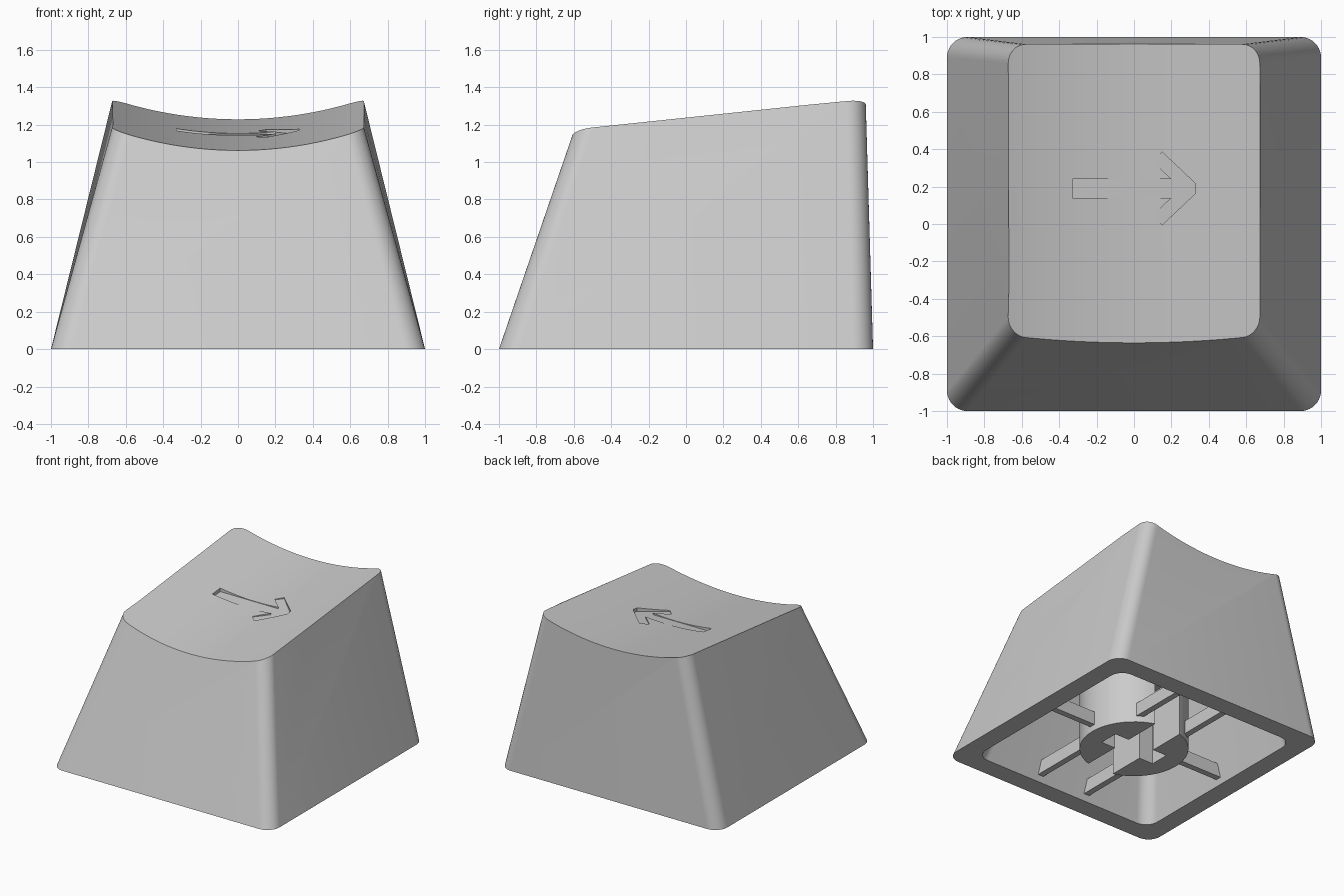
import bpy, bmesh, math
from mathutils import Vector, Matrix

cube = bpy.data.objects.get("Cube")
if cube:
    bpy.data.objects.remove(cube, do_unlink=True)

GREY = (0.6, 0.6, 0.6, 1)
mat = bpy.data.materials.new("light_grey_plastic")
mat.use_nodes = True
mat.diffuse_color = GREY
mat.node_tree.nodes["Principled BSDF"].inputs["Base Color"].default_value = GREY

SLOPE = 0.104      # rise of the top from front to back
EDGE_Z = 1.247     # height of the top's side edges at y = 0
SAG = 0.107        # depth of the dish
DISH_R = 2.15


def add_object(name, bm):
    bmesh.ops.recalc_face_normals(bm, faces=bm.faces)
    mesh = bpy.data.meshes.new(name)
    bm.to_mesh(mesh)
    bm.free()
    mesh.materials.append(mat)
    obj = bpy.data.objects.new(name, mesh)
    bpy.context.collection.objects.link(obj)
    return obj


def rounded_rect(x, y0, y1, r, steps=10):
    """Points of a rounded rectangle, counter-clockwise."""
    points = []
    corners = [(x - r, y1 - r), (r - x, y1 - r), (r - x, y0 + r), (x - r, y0 + r)]
    for i, (cx, cy) in enumerate(corners):
        for s in range(steps + 1):
            a = math.pi / 2 * (i + s / steps)
            points.append((cx + r * math.cos(a), cy + r * math.sin(a)))
    return points


def loft(name, lower, upper):
    """Closed solid between two rings with equal point counts."""
    bm = bmesh.new()
    low = [bm.verts.new(p) for p in lower]
    high = [bm.verts.new(p) for p in upper]
    n = len(low)
    for i in range(n):
        j = (i + 1) % n
        bm.faces.new((low[i], low[j], high[j], high[i]))
    bm.faces.new(low[::-1])
    bm.faces.new(high)
    return add_object(name, bm)


def box(name, x0, x1, y0, y1, z0, z1):
    ring = [(x0, y0), (x1, y0), (x1, y1), (x0, y1)]
    return loft(name, [(x, y, z0) for x, y in ring], [(x, y, z1) for x, y in ring])


def cylinder(name, radius, length, sides, matrix):
    bm = bmesh.new()
    bmesh.ops.create_cone(bm, cap_ends=True, segments=sides, radius1=radius,
                          radius2=radius, depth=length, matrix=matrix)
    return add_object(name, bm)


def cut(obj, cutter):
    """Subtract the cutter and remove it."""
    mod = obj.modifiers.new("cut", "BOOLEAN")
    mod.operation = "DIFFERENCE"
    mod.solver = "EXACT"
    mod.object = cutter
    cutter.hide_render = True
    bpy.context.view_layer.objects.active = obj
    bpy.ops.object.modifier_apply(modifier=mod.name)
    bpy.data.objects.remove(cutter, do_unlink=True)


def smooth(obj):
    bpy.ops.object.select_all(action="DESELECT")
    obj.select_set(True)
    bpy.context.view_layer.objects.active = obj
    bpy.ops.object.shade_smooth_by_angle(angle=math.radians(30))


# Tapered outer body, run past its top edge so the dish can trim it
base = [Vector((x, y, 0)) for x, y in rounded_rect(1, -1, 1, 0.11)]
top = [Vector((x, y, EDGE_Z + SLOPE * y))
       for x, y in rounded_rect(0.67, -0.593, 0.96, 0.1)]
shell = loft("cap_shell", base, [b.lerp(t, 1.1) for b, t in zip(base, top)])

# Cylindrical dish across the sloping top
tilt = Matrix.Rotation(math.pi / 2 + math.atan(SLOPE), 4, "X")
place = Matrix.Translation((0, 0, EDGE_Z - SAG + DISH_R))
cut(shell, cylinder("dish_cutter", DISH_R, 6, 256, place @ tilt))

# Hollow underside
CEILING = 0.9
cut(shell, loft("hollow_cutter",
                [(x, y, -0.01) for x, y in rounded_rect(0.845, -0.845, 0.845, 0.11)],
                [(x, y, CEILING) for x, y in rounded_rect(0.6, -0.53, 0.81, 0.1)]))

# Engraved arrow with a flat sloping floor
MID = 0.19
half = [(-0.33, 0.05), (0.2, 0.05), (0.1, 0.145), (0.15, 0.195), (0.33, 0.025)]
arrow = [(x, MID - y) for x, y in half] + [(x, MID + y) for x, y in reversed(half)]
floor = EDGE_Z - SAG - 0.015
cut(shell, loft("arrow_cutter",
                [(x, y, floor + SLOPE * y) for x, y in arrow],
                [(x, y, floor + SLOPE * y + 0.3) for x, y in arrow]))
smooth(shell)

# Round stem with a cross-shaped socket
STEM_R = 0.41
stem = cylinder("stem", STEM_R, CEILING + 0.02, 48,
                Matrix.Translation((0, 0, CEILING / 2 + 0.01)))
cut(stem, box("socket_cutter_x", -0.25, 0.25, -0.08, 0.08, -0.1, 0.5))
cut(stem, box("socket_cutter_y", -0.12, 0.12, -0.6, 0.6, -0.1, 0.5))
smooth(stem)

# Thin ribs joining the stem to the walls
RIB = 0.025
for side, word in ((-1, "right"), (1, "left")):
    a, b = sorted((side * 0.38, side * 0.87))
    box(f"{word}_rib", a, b, -RIB, RIB, 0.05, 0.16)
    for end, place_word in ((-1, "front"), (1, "back")):
        a, b = sorted((end * 0.32, end * 0.87))
        x = side * 0.225
        box(f"{place_word}_{word}_rib", x - RIB, x + RIB, a, b, 0.05, 0.16)
